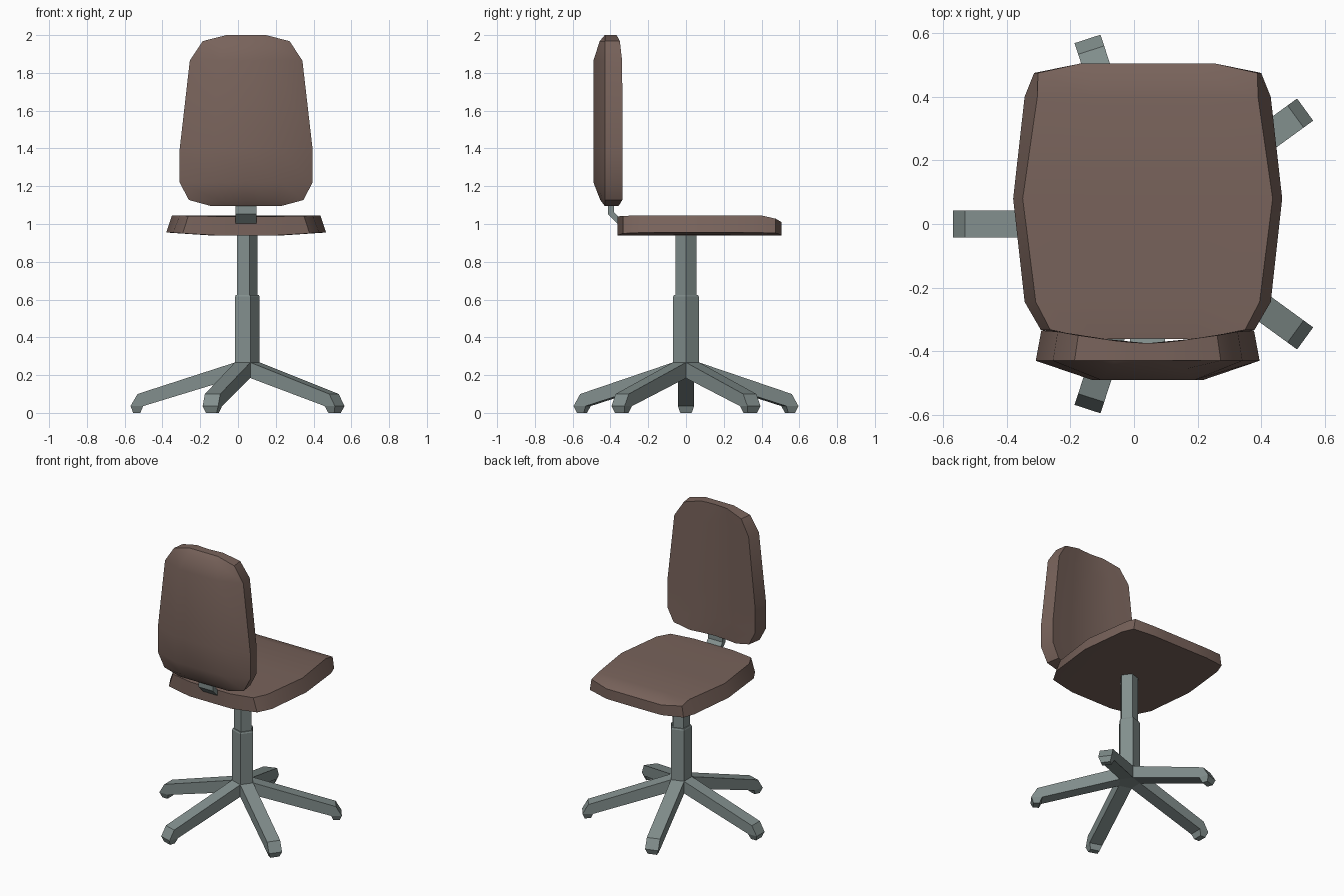
import bpy, bmesh, math
from mathutils import Matrix, Vector

if "Cube" in bpy.data.objects:
    bpy.data.objects.remove(bpy.data.objects["Cube"])

CX = 0.043  # axis of the column, seat and backrest


def material(name, rgb):
    m = bpy.data.materials.new(name)
    m.diffuse_color = (*rgb, 1)
    m.use_nodes = True
    m.node_tree.nodes["Principled BSDF"].inputs["Base Color"].default_value = m.diffuse_color
    return m


BROWN = material("brown upholstery", (0.188, 0.124, 0.104))
GREY = material("grey metal", (0.225, 0.275, 0.268))


def finish(name, bm, mat, smooth=None):
    bmesh.ops.recalc_face_normals(bm, faces=bm.faces)
    me = bpy.data.meshes.new(name)
    bm.to_mesh(me)
    bm.free()
    me.materials.append(mat)
    ob = bpy.data.objects.new(name, me)
    bpy.context.collection.objects.link(ob)
    if smooth:
        bpy.ops.object.select_all(action='DESELECT')
        ob.select_set(True)
        bpy.context.view_layer.objects.active = ob
        bpy.ops.object.shade_smooth_by_angle(angle=math.radians(smooth))
    return ob


def slab(name, rows, side_a, side_b, smooth):
    """Cushion: two grids over rows of (position, half width), joined by a rim."""
    us = [-1, -0.5, 0, 0.5, 1]
    bm = bmesh.new()
    grids = [[[bm.verts.new(f(i, t, hw, u)) for u in us]
              for i, (t, hw) in enumerate(rows)] for f in (side_a, side_b)]
    n, m = len(rows), len(us)
    for g in grids:
        for i in range(n - 1):
            for j in range(m - 1):
                bm.faces.new((g[i][j], g[i][j + 1], g[i + 1][j + 1], g[i + 1][j]))
    rim = ([(0, j) for j in range(m - 1)] + [(i, m - 1) for i in range(n - 1)]
           + [(n - 1, j) for j in range(m - 1, 0, -1)] + [(i, 0) for i in range(n - 1, 0, -1)])
    a, b = grids
    for (i, j), (k, l) in zip(rim, rim[1:] + rim[:1]):
        bm.faces.new((a[i][j], a[k][l], b[k][l], b[i][j]))
    return finish(name, bm, BROWN, smooth)


# Seat: rows run from the open edge (+y) to the backrest
seat_rows = [(0.505, 0.21), (0.475, 0.357), (0.40, 0.387), (0.08, 0.423),
             (-0.245, 0.387), (-0.333, 0.336), (-0.362, 0.16)]
seat_z = [1.01, 1.028, 1.045, 1.045, 1.045, 1.043, 1.04]
seat_inset = [0, 0.012, 0.04, 0.03, 0.035, 0.03, 0.01]


def seat_top(i, y, hw, u):
    return (CX + u * (hw - seat_inset[i]), y, seat_z[i])


def seat_bottom(i, y, hw, u):
    x = u * hw
    return (CX + x, y, 0.94 + 0.015 * min(1, max(0, (abs(x) - 0.2) / 0.2)))


slab("seat", seat_rows, seat_top, seat_bottom, 25)

# Backrest: rows run from top to bottom, hollow in front and crowned behind
back_rows = [(2.0, 0.105), (1.968, 0.23), (1.865, 0.298), (1.395, 0.352),
             (1.22, 0.352), (1.127, 0.303), (1.095, 0.185)]
crown = [0, 0.45, 1, 1, 1, 0.4, 0]


def back_outer(i, z, hw, u):
    bulge = 0.06 * crown[i] * (1 if abs(u) < 0.9 else 0)
    return (CX + u * hw, -0.43 - bulge, z)


def back_inner(i, z, hw, u):
    x = u * hw * 0.95
    return (CX + x, -0.375 + 0.04 * min(1, abs(x) / 0.3) ** 1.5, z)


slab("backrest", back_rows, back_outer, back_inner, 35)


# Column: five-sided stages, flat faces towards the legs
def column(name, stages):
    bm = bmesh.new()
    rings = [[bm.verts.new((CX + r * math.cos(math.tau * k / 5),
                            r * math.sin(math.tau * k / 5), z)) for k in range(5)]
             for r, z in stages]
    for a, b in zip(rings, rings[1:]):
        for k in range(5):
            bm.faces.new((a[k], a[(k + 1) % 5], b[(k + 1) % 5], b[k]))
    bm.faces.new(rings[0])
    bm.faces.new(rings[-1])
    return finish(name, bm, GREY)


column("lower_column", [(0.072, 0.185), (0.072, 0.615), (0.067, 0.625)])
column("upper_column", [(0.059, 0.60), (0.059, 0.95)])


def bar(name, pts, side_faces, place):
    """Profile of (along, height, half width) given thickness across."""
    bm = bmesh.new()
    left, right = ([bm.verts.new(place @ Vector((r, s * w, z))) for r, z, w in pts]
                   for s in (-1, 1))
    n = len(pts)
    for k in range(n):
        bm.faces.new((left[k], left[(k + 1) % n], right[(k + 1) % n], right[k]))
    for idx in side_faces:
        bm.faces.new([left[k] for k in idx])
        bm.faces.new([right[k] for k in idx])
    return finish(name, bm, GREY)


# Five legs, each ending in a tapered foot
leg = [(0.05, 0.27, 0.043), (0.575, 0.10, 0.043), (0.612, 0.036, 0.043),
       (0.598, 0.0, 0.03), (0.56, 0.0, 0.03), (0.545, 0.036, 0.043), (0.05, 0.187, 0.043)]
for k in range(5):
    place = Matrix.Translation((CX, 0, 0)) @ Matrix.Rotation(math.pi + math.tau * k / 5, 4, 'Z')
    bar(f"leg_{k + 1}", leg, [(0, 1, 2, 5, 6), (2, 3, 4, 5)], place)

# Bent bar joining seat and backrest
W = 0.055
bend = [(-0.33, 0.99, W), (-0.36, 1.0, W), (-0.413, 1.052, W), (-0.413, 1.40, W),
        (-0.382, 1.40, W), (-0.382, 1.062, W), (-0.355, 1.035, W), (-0.33, 1.03, W)]
place = Matrix.Translation((CX, 0, 0)) @ Matrix(((0, 1, 0, 0), (1, 0, 0, 0), (0, 0, 1, 0), (0, 0, 0, 1)))
bar("backrest_bar", bend, [(0, 1, 6, 7), (1, 2, 5, 6), (2, 3, 4, 5)], place)
